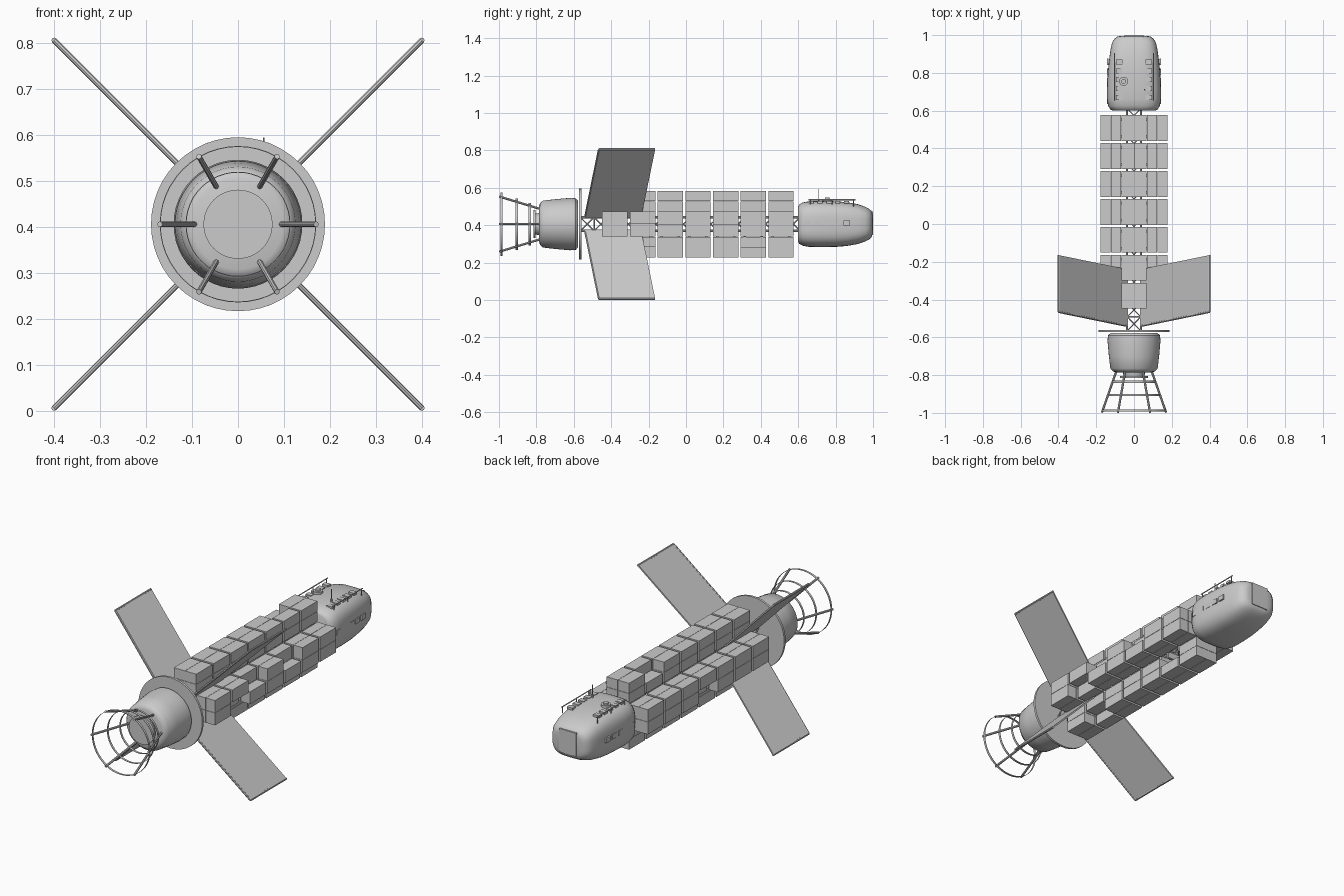
import bpy, bmesh, math
from mathutils import Vector, Matrix

if "Cube" in bpy.data.objects:
    bpy.data.objects.remove(bpy.data.objects["Cube"])

ZC = 0.406  # height of the long axis
AX = Vector((0, 0, ZC))


def finish(bm, name, smooth=False):
    bmesh.ops.recalc_face_normals(bm, faces=bm.faces)
    me = bpy.data.meshes.new(name)
    bm.to_mesh(me)
    bm.free()
    ob = bpy.data.objects.new(name, me)
    bpy.context.collection.objects.link(ob)
    if smooth:
        bpy.ops.object.select_all(action='DESELECT')
        ob.select_set(True)
        bpy.context.view_layer.objects.active = ob
        bpy.ops.object.shade_smooth_by_angle(angle=math.radians(35))
    return ob


def box(bm, c, s, rot=Matrix.Identity(4)):
    m = Matrix.Translation(c) @ rot @ Matrix.Diagonal((*s, 1))
    bmesh.ops.create_cube(bm, size=1, matrix=m)


def rod(bm, a, b, r, n=6):
    a, b = Vector(a), Vector(b)
    d = b - a
    m = Matrix.Translation((a + b) / 2) @ d.to_track_quat('Z', 'Y').to_matrix().to_4x4()
    bmesh.ops.create_cone(bm, cap_ends=True, segments=n, radius1=r, radius2=r, depth=d.length, matrix=m)


def loft(bm, rings, closed=False):
    vs = [[bm.verts.new(p) for p in ring] for ring in rings]
    n = len(vs[0])
    pairs = list(zip(vs, vs[1:])) + ([(vs[-1], vs[0])] if closed else [])
    for a, b in pairs:
        for i in range(n):
            bm.faces.new((a[i], a[(i + 1) % n], b[(i + 1) % n], b[i]))
    if not closed:
        bm.faces.new(vs[0])
        bm.faces.new(vs[-1])


def circle(y, r, n=48):
    return [AX + Vector((r * math.cos(t), y, r * math.sin(t)))
            for t in (2 * math.pi * i / n for i in range(n))]


def superellipse(y, hx, hz, p=3.2, n=48):
    pts = []
    for i in range(n):
        c, s = math.cos(2 * math.pi * i / n), math.sin(2 * math.pi * i / n)
        pts.append(AX + Vector((hx * math.copysign(abs(c) ** (2 / p), c), y,
                                hz * math.copysign(abs(s) ** (2 / p), s))))
    return pts


def spun(name, profile):
    bm = bmesh.new()
    loft(bm, [circle(y, r) for y, r in profile])
    return finish(bm, name, True)


# Engine housing, nozzle plate and shield disk
spun("engine_housing", [(-0.785, 0.098), (-0.78, 0.112), (-0.765, 0.125), (-0.70, 0.133),
                        (-0.62, 0.14), (-0.59, 0.138), (-0.578, 0.125)])
spun("nozzle_plate", [(-0.815, 0.075), (-0.805, 0.075)])
spun("nozzle_stem", [(-0.806, 0.055), (-0.78, 0.06)])
spun("shield_disk", [(-0.572, 0.189), (-0.56, 0.189)])

# Flared engine cage: six struts and thin ring bands
bm = bmesh.new()
for k in range(6):
    a = k * math.pi / 3
    d = Vector((math.cos(a), 0, math.sin(a)))
    rod(bm, AX + d * 0.092 + Vector((0, -0.775, 0)), AX + d * 0.17 + Vector((0, -0.998, 0)), 0.006, 8)
finish(bm, "cage_struts", True)
bm = bmesh.new()
for y, r in ((-0.987, 0.17), (-0.905, 0.138), (-0.835, 0.114)):
    loft(bm, [circle(y - 0.006, r), circle(y + 0.006, r),
              circle(y + 0.006, r - 0.002), circle(y - 0.006, r - 0.002)], True)
finish(bm, "cage_rings", True)

# Lattice spine
bm = bmesh.new()
h, y0, y1, bays = 0.036, -0.565, 0.61, 16
corners = [AX + Vector((sx * h, 0, sz * h)) for sx, sz in ((1, 1), (-1, 1), (-1, -1), (1, -1))]
step = (y1 - y0) / bays
for i in range(4):
    a, b = corners[i], corners[(i + 1) % 4]
    rod(bm, a + Vector((0, y0, 0)), a + Vector((0, y1, 0)), 0.006)
    for j in range(bays):
        p, q = Vector((0, y0 + j * step, 0)), Vector((0, y0 + (j + 1) * step, 0))
        rod(bm, a + p, b + p, 0.004)
        rod(bm, a + p, b + q, 0.0035)
        rod(bm, b + p, a + q, 0.0035)
finish(bm, "spine_truss")

# Cargo containers: four sides, seven rows, two levels, two halves, some slots empty
empty = {(0, 4, 1, 1), (0, 2, 1, 1), (0, 5, 1, 0), (1, 1, 1, 1),
         (3, 1, 0, 1), (3, 5, 1, 1), (2, 3, 1, 1)}
for k, side in enumerate(("right", "top", "left", "bottom")):
    bm, clamps = bmesh.new(), bmesh.new()
    rot = Matrix.Rotation(-k * math.pi / 2, 4, 'Y')
    for i in range(7):
        y = 0.508 - 0.148 * i
        for lev in range(2):
            for half in range(2):
                if (k, i, lev, half) in empty:
                    continue
                c = Vector((0.095 + 0.0555 * lev, y, (half - 0.5) * 0.067))
                box(bm, AX + rot @ c, (0.054, 0.136, 0.0655), rot)
        for dy in (-0.045, 0.045):
            box(clamps, AX + rot @ Vector((0.053, y + dy, 0)), (0.034, 0.014, 0.08), rot)
    finish(bm, "containers_" + side)
    finish(clamps, "container_clamps_" + side)

# Four swept radiator fins on the diagonals, with tip rails
for k in range(4):
    a = math.pi / 4 + k * math.pi / 2
    d = Vector((math.cos(a), 0, math.sin(a)))
    n = Vector((-math.sin(a), 0, math.cos(a)))
    bm = bmesh.new()
    prof = [(0.05, -0.54), (0.567, -0.465), (0.567, -0.165), (0.05, -0.24)]
    loft(bm, [[AX + d * r + n * s + Vector((0, y, 0)) for r, y in prof] for s in (-0.004, 0.004)])
    finish(bm, "radiator_fin")
    bm = bmesh.new()
    rod(bm, AX + d * 0.565 + Vector((0, -0.465, 0)), AX + d * 0.565 + Vector((0, -0.165, 0)), 0.006, 8)
    rod(bm, AX + d * 0.06 + Vector((0, -0.538, 0)), AX + d * 0.565 + Vector((0, -0.465, 0)), 0.006, 8)
    finish(bm, "fin_edge_rails", True)

# Crew module hull
bm = bmesh.new()
loft(bm, [superellipse(y, hx, hz) for y, hx, hz in (
    (0.600, 0.112, 0.096), (0.606, 0.125, 0.106), (0.625, 0.137, 0.116), (0.66, 0.143, 0.122),
    (0.72, 0.143, 0.123), (0.80, 0.139, 0.122), (0.86, 0.133, 0.117), (0.92, 0.125, 0.106),
    (0.96, 0.116, 0.092), (0.98, 0.104, 0.081), (0.992, 0.088, 0.070), (0.996, 0.072, 0.058))])
finish(bm, "crew_module", True)

# End door
bm = bmesh.new()
box(bm, AX + Vector((0, 0.992, 0.005)), (0.1, 0.016, 0.125))
finish(bm, "end_door")

# Roof windows, grab rails and side windows
panes, rails, side = bmesh.new(), bmesh.new(), bmesh.new()
for s in (-1, 1):
    for j in range(5):
        y = 0.67 + 0.047 * j
        box(panes, (s * 0.078, y, ZC + 0.117), (0.034, 0.026, 0.012))
        box(side, (s * 0.139, 0.655 + 0.052 * j - 0.004, ZC + 0.005), (0.008, 0.034, 0.026))
    for y in (0.665, 0.78, 0.895):
        rod(rails, (s * 0.103, y, ZC + 0.095), (s * 0.103, y, ZC + 0.13), 0.0025)
    rod(rails, (s * 0.103, 0.655, ZC + 0.13), (s * 0.103, 0.905, ZC + 0.13), 0.003)
finish(panes, "roof_windows")
finish(side, "side_windows")
finish(rails, "grab_rails")

# Roof hatch and antenna
bm = bmesh.new()
rod(bm, (-0.055, 0.755, ZC + 0.115), (-0.055, 0.755, ZC + 0.134), 0.024, 24)
rod(bm, (-0.055, 0.755, ZC + 0.13), (-0.055, 0.755, ZC + 0.142), 0.013, 24)
finish(bm, "roof_hatch", True)
bm = bmesh.new()
rod(bm, (0.056, 0.71, ZC + 0.11), (0.056, 0.71, ZC + 0.188), 0.002)
rod(bm, (0.056, 0.71, ZC + 0.11), (0.056, 0.71, ZC + 0.135), 0.005)
finish(bm, "antenna_mast")
